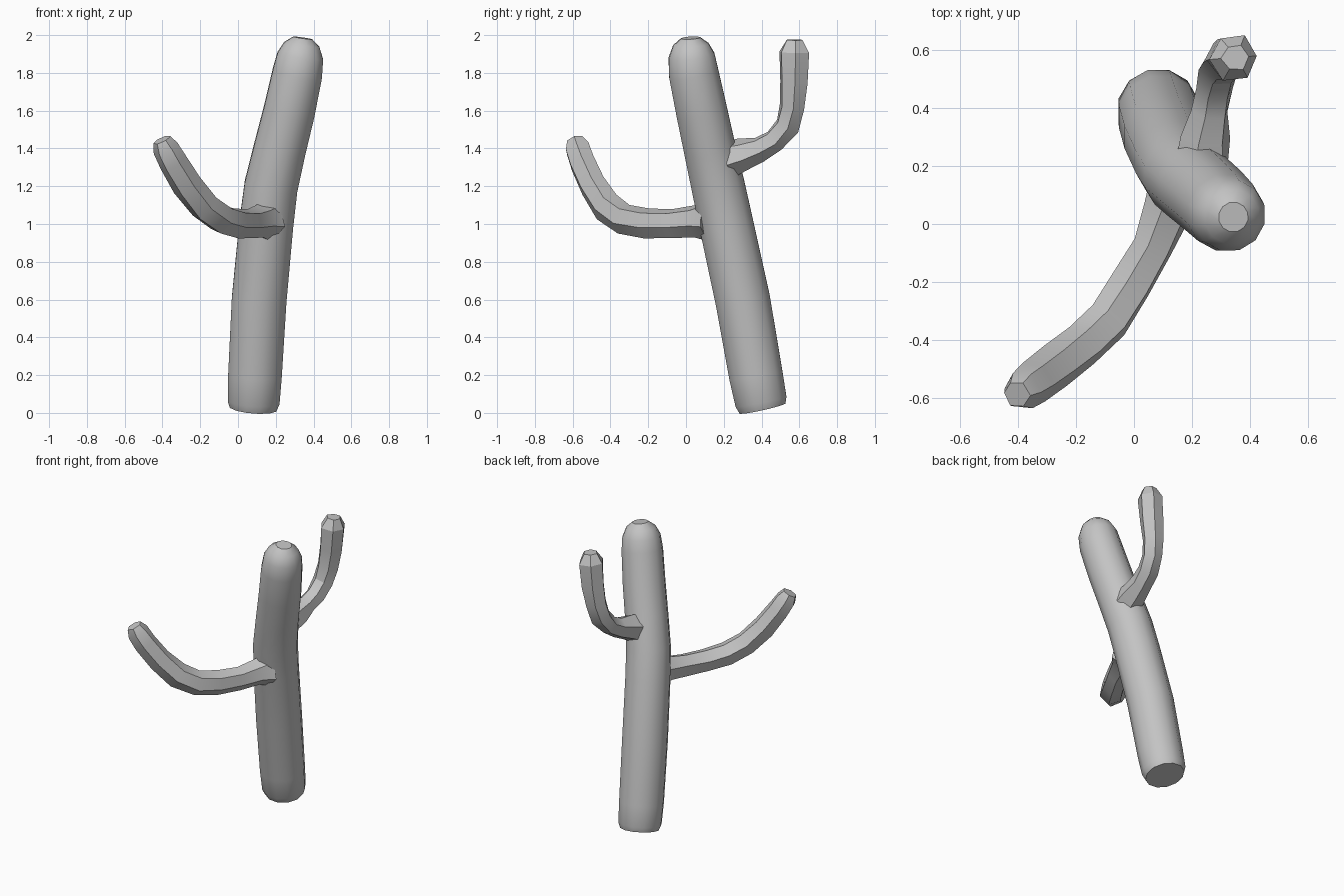
import bpy, bmesh, math, random
from mathutils import Vector

if "Cube" in bpy.data.objects:
    bpy.data.objects.remove(bpy.data.objects["Cube"])

random.seed(4)
grey = bpy.data.materials.new("cactus grey")
grey.diffuse_color = (0.55, 0.55, 0.55, 1)
grey.use_nodes = True
grey.node_tree.nodes["Principled BSDF"].inputs["Base Color"].default_value = grey.diffuse_color


def tube(name, path, sides, angle, turn=0.0, bump=0.0):
    """Closed tube through (x, y, z, radius) stations, rings kept square to the path."""
    pts = [Vector(p[:3]) for p in path]
    bm = bmesh.new()
    rings = []
    old = Vector((0, 0, 1))
    side = Vector((1, 0, 0))
    for i, p in enumerate(pts):
        d = (pts[min(i + 1, len(pts) - 1)] - pts[max(i - 1, 0)]).normalized()
        side = old.rotation_difference(d) @ side
        side = (side - d * side.dot(d)).normalized()
        other = d.cross(side)
        old = d
        ring = []
        for k in range(sides):
            a = turn + math.tau * k / sides
            r = path[i][3] + random.uniform(-bump, bump)
            ring.append(bm.verts.new(p + (side * math.cos(a) + other * math.sin(a)) * r))
        rings.append(ring)
    for a, b in zip(rings, rings[1:]):
        for k in range(sides):
            n = (k + 1) % sides
            bm.faces.new((a[k], a[n], b[n], b[k]))
    bm.faces.new(rings[0][::-1])
    bm.faces.new(rings[-1])
    bmesh.ops.recalc_face_normals(bm, faces=bm.faces)
    mesh = bpy.data.meshes.new(name)
    bm.to_mesh(mesh)
    bm.free()
    mesh.materials.append(grey)
    ob = bpy.data.objects.new(name, mesh)
    bpy.context.collection.objects.link(ob)
    bpy.ops.object.select_all(action='DESELECT')
    ob.select_set(True)
    bpy.context.view_layer.objects.active = ob
    bpy.ops.object.shade_smooth_by_angle(angle=math.radians(angle))
    return ob


# leaning trunk with a rounded top
tube("trunk", [
    (0.08, 0.405, 0.024, 0.128), (0.083, 0.397, 0.06, 0.142), (0.09, 0.37, 0.2, 0.147),
    (0.112, 0.30, 0.6, 0.150), (0.150, 0.213, 1.0, 0.148), (0.175, 0.17, 1.2, 0.146),
    (0.222, 0.125, 1.4, 0.142), (0.272, 0.082, 1.6, 0.140), (0.315, 0.04, 1.8, 0.136),
    (0.330, 0.03, 1.89, 0.126), (0.338, 0.026, 1.95, 0.097), (0.343, 0.024, 1.985, 0.052),
], 12, 32, turn=math.radians(15))

# long front arm, curving out and up
tube("front_arm", [
    (0.15, 0.12, 1.02, 0.11), (0.115, 0.045, 1.015, 0.085), (0.065, -0.08, 1.003, 0.075),
    (-0.01, -0.21, 1.003, 0.077), (-0.09, -0.33, 1.025, 0.08), (-0.18, -0.42, 1.09, 0.081),
    (-0.27, -0.49, 1.205, 0.078), (-0.345, -0.545, 1.325, 0.075),
    (-0.385, -0.573, 1.40, 0.072), (-0.405, -0.587, 1.445, 0.048),
], 6, 25, turn=0.3, bump=0.005)

# short back arm, kinked and then upright
tube("back_arm", [
    (0.235, 0.22, 1.34, 0.10), (0.245, 0.30, 1.365, 0.088), (0.262, 0.39, 1.395, 0.068),
    (0.275, 0.47, 1.44, 0.066), (0.295, 0.535, 1.52, 0.07), (0.315, 0.563, 1.62, 0.072),
    (0.333, 0.571, 1.75, 0.080), (0.345, 0.574, 1.91, 0.082), (0.349, 0.575, 1.975, 0.045),
], 6, 25, turn=0.2, bump=0.006)
